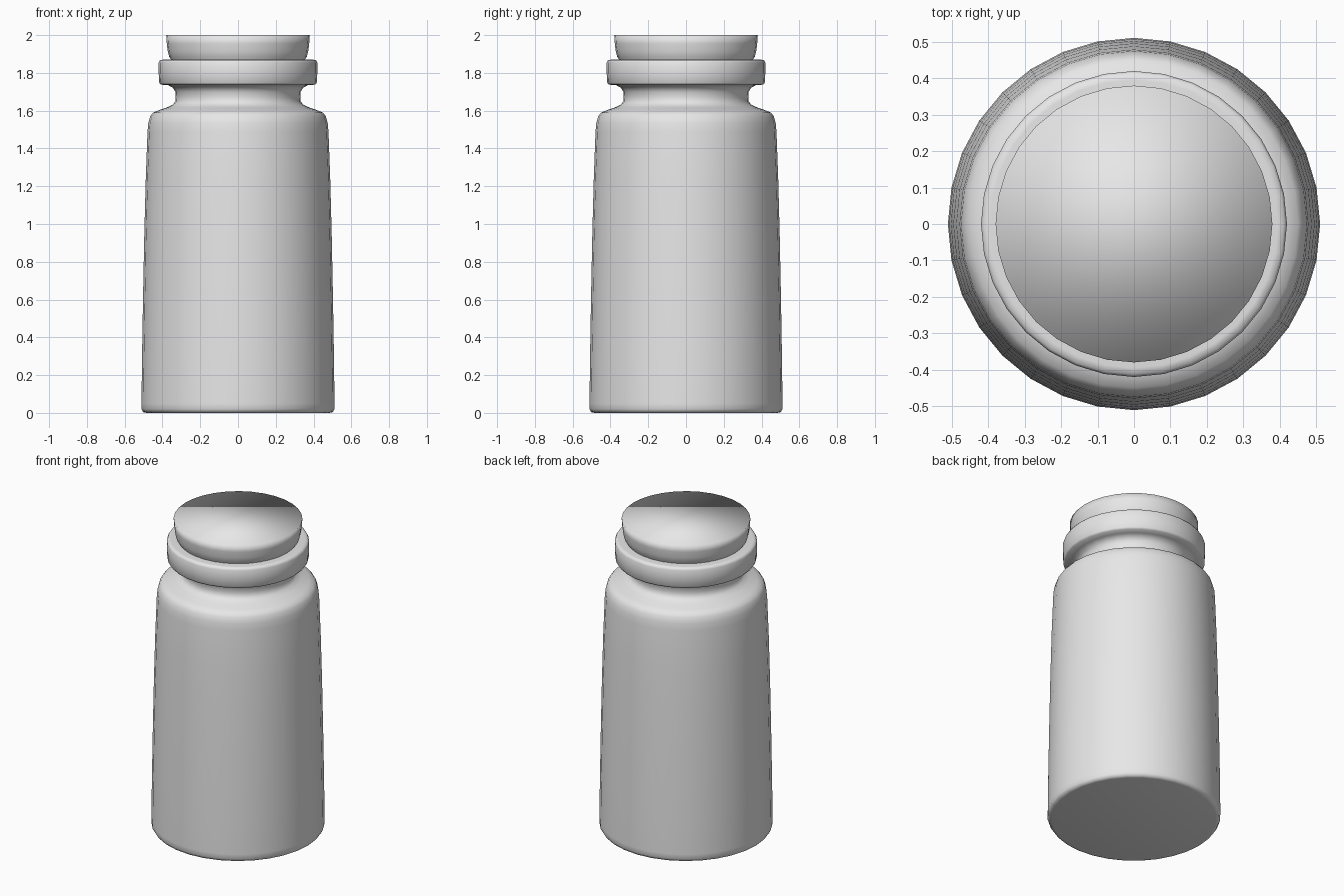
import bpy, bmesh, math

if "Cube" in bpy.data.objects:
    bpy.data.objects.remove(bpy.data.objects["Cube"])

SIDES = 32

gray = bpy.data.materials.new("plain gray")
gray.diffuse_color = (0.8, 0.8, 0.8, 1)
gray.use_nodes = True
gray.node_tree.nodes["Principled BSDF"].inputs["Base Color"].default_value = gray.diffuse_color


def lathe(name, profile, sharp_angle):
    """Revolve (radius, height) points round z and cap both ends."""
    bm = bmesh.new()
    rings = []
    for r, z in profile:
        rings.append([bm.verts.new((r * math.cos(2 * math.pi * i / SIDES),
                                    r * math.sin(2 * math.pi * i / SIDES), z))
                      for i in range(SIDES)])
    for a, b in zip(rings, rings[1:]):
        for i in range(SIDES):
            j = (i + 1) % SIDES
            bm.faces.new((a[i], a[j], b[j], b[i]))
    bm.faces.new(rings[0][::-1])
    bm.faces.new(rings[-1])
    me = bpy.data.meshes.new(name)
    bm.to_mesh(me)
    bm.free()
    me.materials.append(gray)
    ob = bpy.data.objects.new(name, me)
    bpy.context.collection.objects.link(ob)
    bpy.ops.object.select_all(action='DESELECT')
    bpy.context.view_layer.objects.active = ob
    ob.select_set(True)
    bpy.ops.object.shade_smooth_by_angle(angle=math.radians(sharp_angle))
    return ob


# jar: tapered body, rounded shoulder, waisted neck and thick lip
lathe("jar", [
    (0.485, 0.0), (0.502, 0.004), (0.511, 0.02), (0.511, 0.05),
    (0.508, 0.30), (0.503, 0.60), (0.496, 0.95), (0.488, 1.25),
    (0.479, 1.49), (0.475, 1.535), (0.465, 1.57), (0.45, 1.59),
    (0.42, 1.602), (0.375, 1.618), (0.345, 1.632), (0.332, 1.65),
    (0.33, 1.67), (0.332, 1.70), (0.345, 1.722), (0.37, 1.735),
    (0.41, 1.738), (0.417, 1.748), (0.42, 1.80), (0.42, 1.855),
    (0.413, 1.868), (0.395, 1.87), (0.34, 1.87)], 60)

# stopper: plug that swells out of the mouth to a flat top
lathe("stopper", [
    (0.33, 1.80), (0.352, 1.866), (0.364, 1.885), (0.372, 1.915),
    (0.377, 1.955), (0.38, 2.0)], 100)
